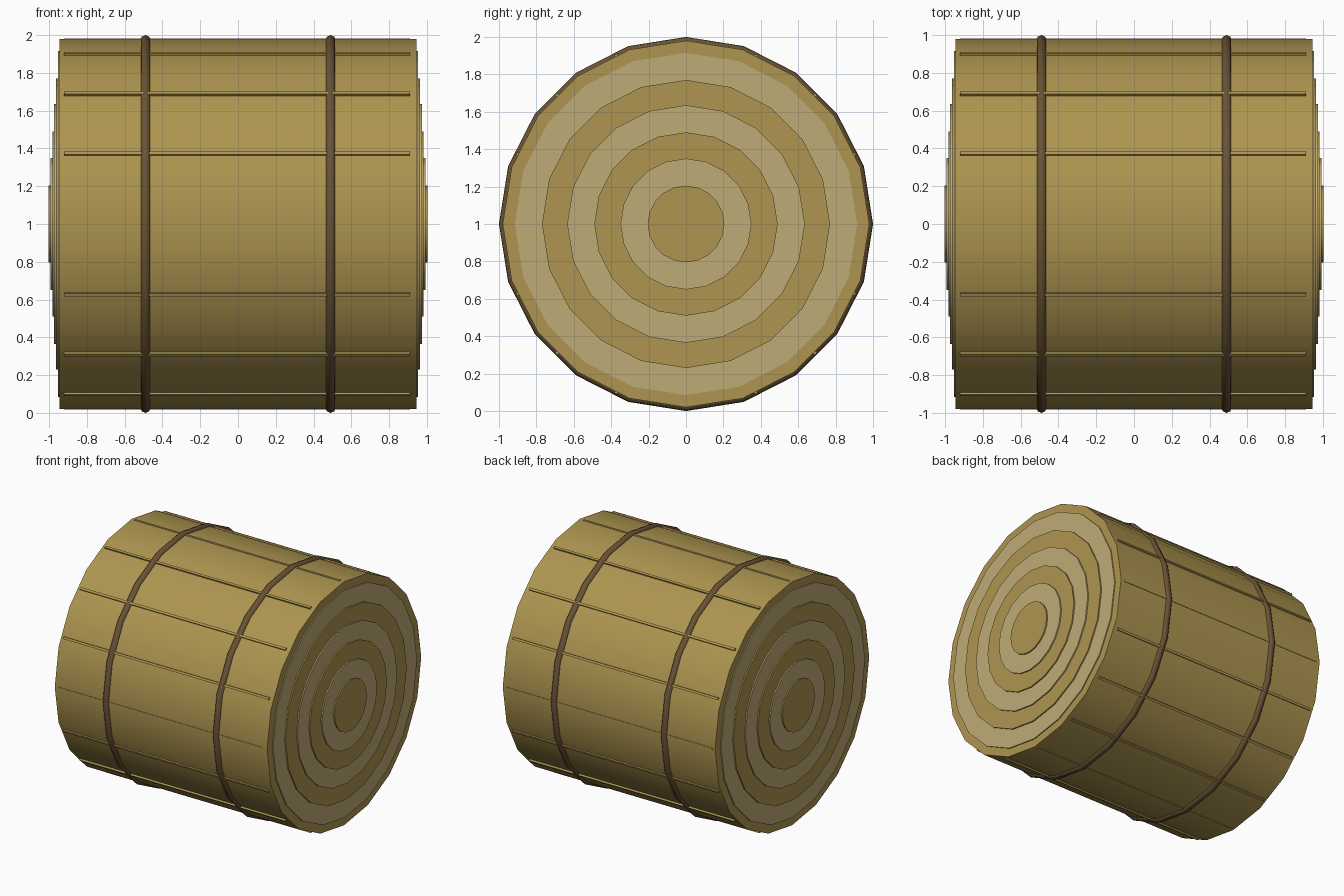
import bpy, math
from mathutils import Matrix

if "Cube" in bpy.data.objects:
    bpy.data.objects.remove(bpy.data.objects["Cube"])


def mat(name, rgb):
    m = bpy.data.materials.new(name)
    m.diffuse_color = (*rgb, 1)
    m.use_nodes = True
    m.node_tree.nodes["Principled BSDF"].inputs["Base Color"].default_value = m.diffuse_color
    return m


HAY = mat("hay", (0.42, 0.30, 0.08))
PALE = mat("pale_hay", (0.52, 0.41, 0.18))
ROPE = mat("rope", (0.14, 0.085, 0.035))
R = 0.98          # bale radius
SIDES = 20


def finish(name, material, angle=30):
    o = bpy.context.object
    o.name = name
    o.data.materials.append(material)
    bpy.ops.object.shade_smooth_by_angle(angle=math.radians(angle))
    return o


def disc(name, radius, depth, x, material):
    # Cylinder lying along x, with a corner pointing straight up
    bpy.ops.mesh.primitive_cylinder_add(vertices=SIDES, radius=radius, depth=depth,
                                        location=(x, 0, 1), rotation=(0, math.pi / 2, 0))
    return finish(name, material)


# Main bale
disc("bale_body", R, 1.89, 0, HAY)

# Stepped spiral rings on both ends, alternating colour
for side, label in ((1, "right"), (-1, "left")):
    for i, r in enumerate((0.915, 0.77, 0.635, 0.49, 0.35, 0.205)):
        t = 0.03 + 0.005 * i
        disc(f"{label}_end_ring_{i + 1}", r, t, side * (0.923 + 0.005 * i + t / 2),
             PALE if i % 2 == 0 else HAY)

# Two ropes around the bale
for x, label in ((-0.49, "left"), (0.49, "right")):
    bpy.ops.mesh.primitive_torus_add(major_segments=SIDES, minor_segments=8,
                                     major_radius=0.972, minor_radius=0.028,
                                     location=(x, 0, 1), rotation=(0, math.pi / 2, 0))
    finish(f"{label}_rope", ROPE, 50)

# Straw strands running along the side
for i in range(16):
    a = i * math.tau / 16
    bpy.ops.mesh.primitive_cube_add(size=1)
    o = finish(f"straw_strand_{i + 1}", HAY)
    o.data.transform(Matrix.Diagonal((1.83, 0.018, 0.018, 1)))
    o.location = (-0.005, 0.973 * math.cos(a), 1 + 0.973 * math.sin(a))
    o.rotation_euler = (a, 0, 0)
